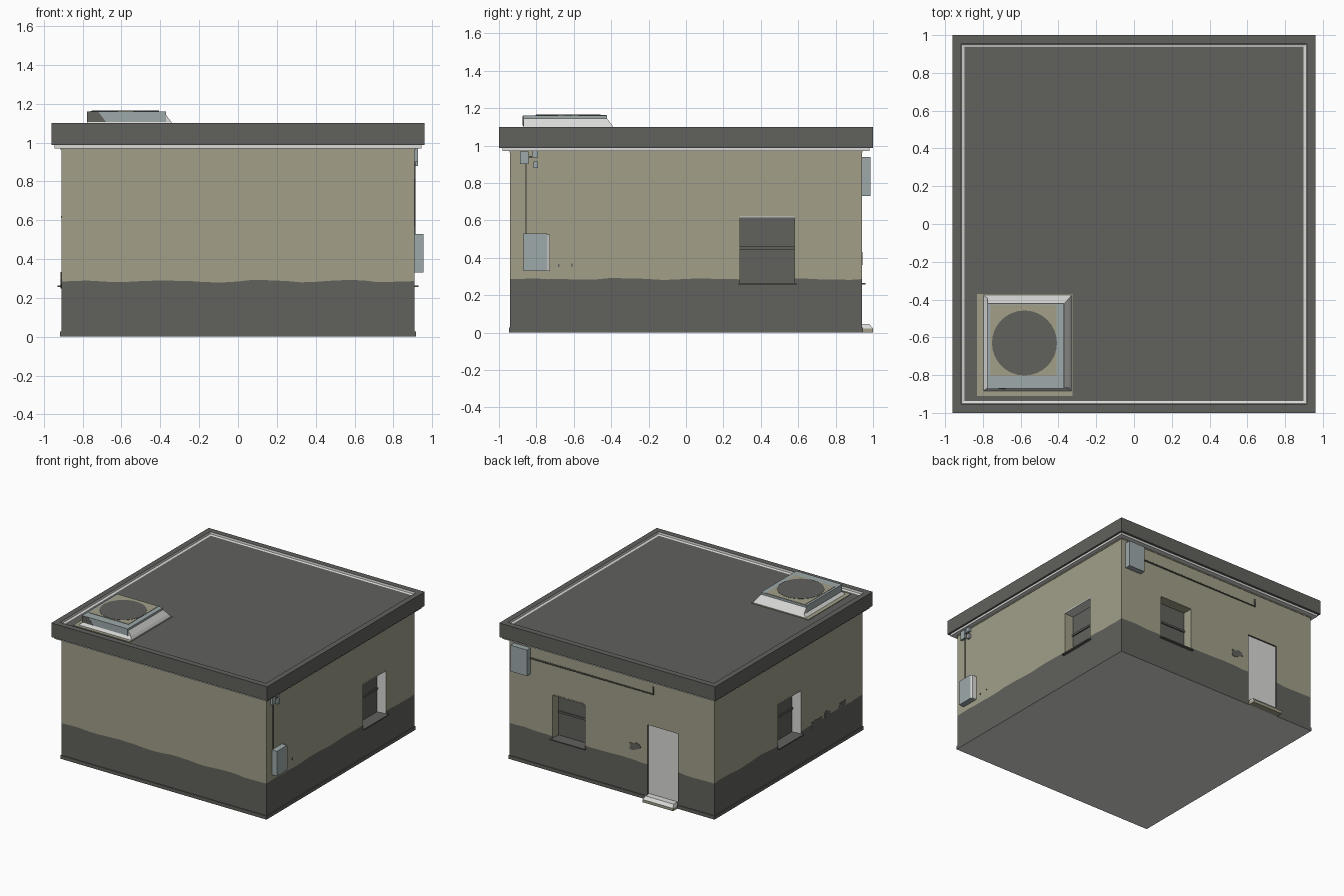
import bpy, bmesh, math, random
from mathutils import Vector

if "Cube" in bpy.data.objects:
    bpy.data.objects.remove(bpy.data.objects["Cube"])

random.seed(4)


def mat(name, rgb):
    m = bpy.data.materials.new(name)
    m.diffuse_color = (*rgb, 1)
    m.use_nodes = True
    m.node_tree.nodes["Principled BSDF"].inputs["Base Color"].default_value = m.diffuse_color
    return m


TAN = mat("tan plaster", (0.36, 0.347, 0.25))
DARK = mat("dark grey", (0.119, 0.122, 0.11))
LIGHT = mat("light trim", (0.7, 0.7, 0.69))
BLUE = mat("blue grey metal", (0.345, 0.4, 0.41))
PAL = [TAN, DARK, LIGHT, BLUE]
T, D, L, B = range(4)
HX, HY = 0.91, 0.94


def finish(name, bm):
    bmesh.ops.recalc_face_normals(bm, faces=bm.faces)
    me = bpy.data.meshes.new(name)
    bm.to_mesh(me)
    bm.free()
    for m in PAL:
        me.materials.append(m)
    ob = bpy.data.objects.new(name, me)
    bpy.context.collection.objects.link(ob)
    return ob


def rect(x0, x1, y0, y1, z):
    return [(x0, y0, z), (x1, y0, z), (x1, y1, z), (x0, y1, z)]


def loft(name, rings, mats, caps):
    """Skin a list of closed rings; mats holds one colour per band."""
    bm = bmesh.new()
    vs = [[bm.verts.new(p) for p in r] for r in rings]
    n = len(vs[0])
    for k in range(len(vs) - 1):
        for i in range(n):
            j = (i + 1) % n
            f = bm.faces.new((vs[k][i], vs[k][j], vs[k + 1][j], vs[k + 1][i]))
            f.material_index = mats[k]
    bm.faces.new(vs[0][::-1]).material_index = caps[0]
    bm.faces.new(vs[-1]).material_index = caps[1]
    return finish(name, bm)


def box(name, x, y, z, mi, bottom=None):
    return loft(name, [rect(*x, *y, z[0]), rect(*x, *y, z[1])], [mi],
                (mi if bottom is None else bottom, mi))


def on_wall(wall, u, n):
    """u runs right as seen from outside, n is distance out of the wall."""
    return {"right": (HX + n, u), "back": (-u, HY + n), "left": (-HX - n, -u)}[wall]


def wall_box(name, wall, u, n, z, mi):
    a, b = on_wall(wall, u[0], n[0]), on_wall(wall, u[1], n[1])
    return box(name, sorted((a[0], b[0])), sorted((a[1], b[1])), z, mi)


def wall_profile(name, wall, pts, z, mi):
    return loft(name, [[(*on_wall(wall, *p), h) for p in pts] for h in z], [mi], (mi, mi))


def tube(name, pts, r, mi):
    cu = bpy.data.curves.new(name, 'CURVE')
    cu.dimensions = '3D'
    cu.bevel_depth, cu.bevel_resolution, cu.use_fill_caps = r, 1, True
    sp = cu.splines.new('POLY')
    sp.points.add(len(pts) - 1)
    for p, co in zip(sp.points, pts):
        p.co = (*co, 1)
    cu.materials.append(PAL[mi])
    bpy.context.collection.objects.link(bpy.data.objects.new(name, cu))


# Walls: dark damp band with a wavy upper edge, plaster above
N = 28
corners = rect(-HX, HX, -HY, HY, 0)
plan = []
for i in range(4):
    a, b = Vector(corners[i]), Vector(corners[(i + 1) % 4])
    plan += [a.lerp(b, k / N) for k in range(N)]
wave = [0.286 + 0.004 * math.sin(i * 0.9) + random.uniform(-0.003, 0.003) for i in range(len(plan))]
walls = loft("walls", [[(p.x, p.y, 0.01) for p in plan],
                       [(p.x, p.y, h) for p, h in zip(plan, wave)],
                       [(p.x, p.y, 0.975) for p in plan]], [D, T], (D, T))


def cut(wall, u, z, depth, back, side, right, floor):
    """Recess in a wall, with colours for its back, sides, right jamb and floor."""
    c = wall_box("cutter", wall, u, (-depth, 0.05), z, side)
    c.hide_render = True
    o = Vector(on_wall(wall, 0, 0))
    out = Vector(on_wall(wall, 0, 1)) - o
    along = Vector(on_wall(wall, 1, 0)) - o
    for f in c.data.polygons:
        nrm = f.normal.to_2d()
        if nrm.dot(out) < -0.5:
            f.material_index = back
        elif nrm.dot(along) > 0.5:
            f.material_index = right
        elif f.normal.z < -0.5:
            f.material_index = floor
    md = walls.modifiers.new("cut", 'BOOLEAN')
    md.object, md.operation, md.solver = c, 'DIFFERENCE', 'EXACT'
    bpy.context.view_layer.objects.active = walls
    bpy.ops.object.modifier_apply(modifier="cut")
    bpy.data.objects.remove(c)


# Windows: recess, head trim, sash rail and a thin sill
for wall, u0, jamb in (("right", 0.29, L), ("back", -0.53, T), ("left", -0.13, L)):
    u1 = u0 + 0.29
    cut(wall, (u0, u1), (0.262, 0.62), 0.08, D, T, jamb, D)
    wall_box(wall + "_window_head", wall, (u0, u1), (-0.08, 0.002), (0.612, 0.621), jamb)
    wall_box(wall + "_window_rail", wall, (u0, u1), (-0.085, -0.07), (0.445, 0.46), D)
    wall_box(wall + "_window_sill", wall, (u0 - 0.01, u1 + 0.01), (-0.05, 0.02), (0.256, 0.265), D)

# Door recess and sloping doorstep
cut("back", (0.315, 0.585), (0.045, 0.6), 0.012, L, D, D, D)
loft("doorstep", [rect(-0.585, -0.315, 0.93, 1.0, 0), rect(-0.585, -0.315, 0.93, 1.0, 0.022),
                  rect(-0.575, -0.325, 0.93, 0.98, 0.046)], [T, L], (T, L))

# Base plinth with a light underside, eaves trim
box("plinth", (-0.916, 0.916), (-0.946, 0.946), (0, 0.028), D, L)
box("eaves_shadow_strip", (-0.913, 0.913), (-0.943, 0.943), (0.962, 0.972), T)
box("eaves_trim", (-0.945, 0.945), (-0.982, 0.982), (0.97, 0.987), L)

# Flat roof with a low parapet and a light inner edge
loft("roof", [rect(-0.96, 0.96, -1, 1, 0.987), rect(-0.96, 0.96, -1, 1, 1.1),
              rect(-0.915, 0.915, -0.953, 0.953, 1.1),
              rect(-0.913, 0.913, -0.951, 0.951, 1.083),
              rect(-0.897, 0.897, -0.936, 0.936, 1.078)], [D, D, L, L], (D, D))

# Roof fan: base flashing, sloped curb, housing, grille
box("fan_flashing", (-0.83, -0.325), (-0.91, -0.37), (1.07, 1.083), T)
loft("fan_curb", [rect(-0.80, -0.33, -0.885, -0.375, 1.08),
                  rect(-0.775, -0.343, -0.868, -0.393, 1.105),
                  rect(-0.775, -0.372, -0.868, -0.423, 1.145)], [L, L], (L, L))
box("fan_housing", (-0.778, -0.371), (-0.871, -0.422), (1.105, 1.16), B)
loft("fan_front_stain", [[(-0.777, y, 1.106), (-0.68, y, 1.106), (-0.72, y, 1.159), (-0.777, y, 1.159)]
                         for y in (-0.873, -0.869)], [D], (D, D))
box("fan_top_panel", (-0.76, -0.41), (-0.805, -0.425), (1.158, 1.163), T)
circle = [(-0.58 + 0.172 * math.cos(a), -0.63 + 0.172 * math.sin(a))
          for a in (i * math.tau / 32 for i in range(32))]
loft("fan_opening", [[(*p, h) for p in circle] for h in (1.16, 1.165)], [D], (D, D))

# Wall cabinets, one with a chamfered light side
wall_box("meter_cabinet", "right", (-0.87, -0.742), (-0.01, 0.045), (0.33, 0.53), B)
wall_profile("meter_cabinet_side", "right", [(-0.742, -0.01), (-0.726, -0.01), (-0.726, 0.038),
                                             (-0.742, 0.045)], (0.33, 0.525), L)
wall_box("junction_cabinet", "back", (-0.87, -0.725), (-0.01, 0.046), (0.73, 0.94), B)

# Conduits and small junction boxes
tube("right_conduit", [(0.911, -0.855, 0.53), (0.911, -0.855, 0.91)], 0.004, D)
tube("right_link_conduit", [(0.917, -0.86, 0.94), (0.917, -0.805, 0.94)], 0.006, D)
for i, (u, z) in enumerate((((-0.888, -0.842), (0.9, 0.968)), ((-0.822, -0.79), (0.935, 0.97)),
                            ((-0.815, -0.79), (0.88, 0.915)))):
    wall_box(f"junction_box_{i + 1}", "right", u, (-0.01, 0.018), z, B)
tube("back_conduit", [(0.73, 0.944, 0.86), (-0.37, 0.944, 0.86), (-0.37, 0.944, 0.92)], 0.006, D)


# Worn plaster patches: thin irregular plates
def patch(i, wall, u, z, ru, rz):
    ring = []
    for k in range(10):
        a, s = k * math.tau / 10, random.uniform(0.55, 1.1)
        ring.append((u + ru * s * math.cos(a), z + rz * s * math.sin(a)))
    loft(f"worn_patch_{i}", [[(*on_wall(wall, p, n), q) for p, q in ring] for n in (-0.002, 0.003)],
         [D], (D, D))


for i, p in enumerate((("left", 0.36, 0.28, 0.08, 0.04), ("left", 0.50, 0.29, 0.05, 0.045),
                       ("left", 0.69, 0.31, 0.05, 0.025), ("right", -0.68, 0.36, 0.005, 0.012),
                       ("right", -0.61, 0.36, 0.005, 0.01), ("back", 0.2, 0.395, 0.055, 0.04))):
    patch(i + 1, *p)
